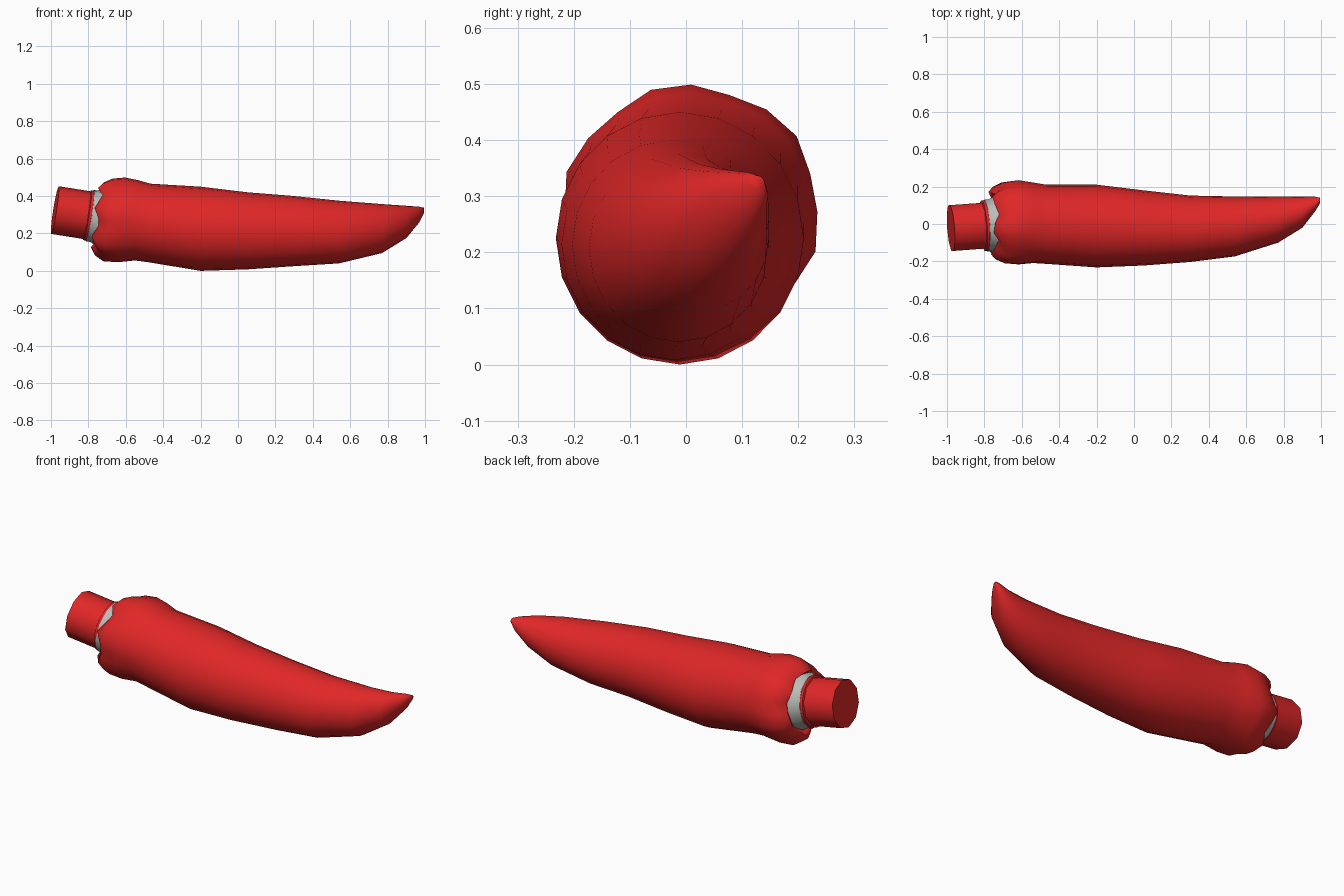
import bpy, bmesh, math
from mathutils import Vector

cube = bpy.data.objects.get("Cube")
if cube:
    bpy.data.objects.remove(cube, do_unlink=True)


def material(name, color):
    m = bpy.data.materials.new(name)
    m.use_nodes = True
    m.diffuse_color = color
    bsdf = next(n for n in m.node_tree.nodes if n.type == 'BSDF_PRINCIPLED')
    bsdf.inputs["Base Color"].default_value = color
    bsdf.inputs["Roughness"].default_value = 0.6
    return m


red = material("pepper red", (0.75, 0.02, 0.02, 1))
grey = material("light grey", (0.5, 0.5, 0.48, 1))


def loft(name, rings, mat, angle=50):
    """Skin a list of equal rings of points and cap both ends."""
    bm = bmesh.new()
    loops = [[bm.verts.new(p) for p in ring] for ring in rings]
    n = len(loops[0])
    for a, b in zip(loops, loops[1:]):
        for i in range(n):
            j = (i + 1) % n
            bm.faces.new((a[i], a[j], b[j], b[i]))
    bm.faces.new(loops[0][::-1])
    bm.faces.new(loops[-1])
    bmesh.ops.recalc_face_normals(bm, faces=bm.faces)
    mesh = bpy.data.meshes.new(name)
    bm.to_mesh(mesh)
    bm.free()
    mesh.materials.append(mat)
    ob = bpy.data.objects.new(name, mesh)
    bpy.context.collection.objects.link(ob)
    bpy.ops.object.select_all(action='DESELECT')
    ob.select_set(True)
    bpy.context.view_layer.objects.active = ob
    bpy.ops.object.shade_smooth_by_angle(angle=math.radians(angle))
    return ob


# Pepper body: x, y low, y high, z low, z high, lobe strength
SECTIONS = [
    (-.69, -.12, .12, .18, .41, .0),
    (-.735, -.145, .15, .14, .43, .06),
    (-.755, -.165, .175, .12, .45, .07),
    (-.735, -.195, .205, .08, .475, .05),
    (-.69, -.218, .23, .05, .495, .035),
    (-.62, -.222, .24, .045, .50, .025),
    (-.54, -.212, .225, .055, .485, .015),
    (-.47, -.213, .21, .045, .466, .0),
    (-.2, -.232, .21, .0, .45, .0),
    (.05, -.222, .18, .008, .42, .0),
    (.3, -.203, .152, .025, .40, .0),
    (.54, -.173, .147, .04, .375, .0),
    (.77, -.10, .148, .095, .357, .0),
    (.9, -.02, .148, .175, .348, .0),
    (.97, .07, .146, .26, .343, .0),
    (.995, .112, .14, .31, .337, .0),
]
SIDES = 20


def body_ring(x, y0, y1, z0, z1, lobe):
    ring = []
    for i in range(SIDES):
        t = math.tau * i / SIDES
        r = 1 + lobe * (math.cos(6 * t + 2.0) - 0.6)
        y = (y0 + y1) / 2 + (y1 - y0) / 2 * r * math.cos(t)
        z = (z0 + z1) / 2 + (z1 - z0) / 2 * r * math.sin(t)
        # the shoulder leans with the stem and bulges between the lobes
        lean = 0.12 * (z - 0.28) * max(0, min(1, (-.45 - x) / .25))
        ring.append((x + lean - 0.25 * lobe * math.cos(6 * t + 2.0), y, z))
    return ring


loft("pepper_body", [body_ring(*s) for s in SECTIONS], red, 70)

# Stem and collar share one tilted axis
START = Vector((-.979, -.022, .325))
END = Vector((-.79, -.008, .295))
AXIS = (END - START).normalized()
SIDE = Vector((0, 0, 1)).cross(AXIS).normalized()
UP = AXIS.cross(SIDE)


def axis_ring(distance, radius, sides, wave=0):
    ring = []
    for i in range(sides):
        t = math.tau * (i + 0.5) / sides
        r = radius * (1 + wave * (-1) ** i)
        ring.append(START + AXIS * distance + SIDE * r * math.cos(t) + UP * r * math.sin(t))
    return ring


loft("stem", [axis_ring(d, .129, 10) for d in (0, .2)], red, 40)
loft("stem_rim", [axis_ring(d, r, 20) for d, r in
                  ((.172, .127), (.176, .136), (.19, .137), (.195, .127))], red, 30)
loft("collar", [axis_ring(d, r, 20, w) for d, r, w in
                ((.185, .12, 0), (.19, .139, .01), (.21, .138, .02),
                 (.235, .148, .02), (.27, .15, 0))], grey, 40)
